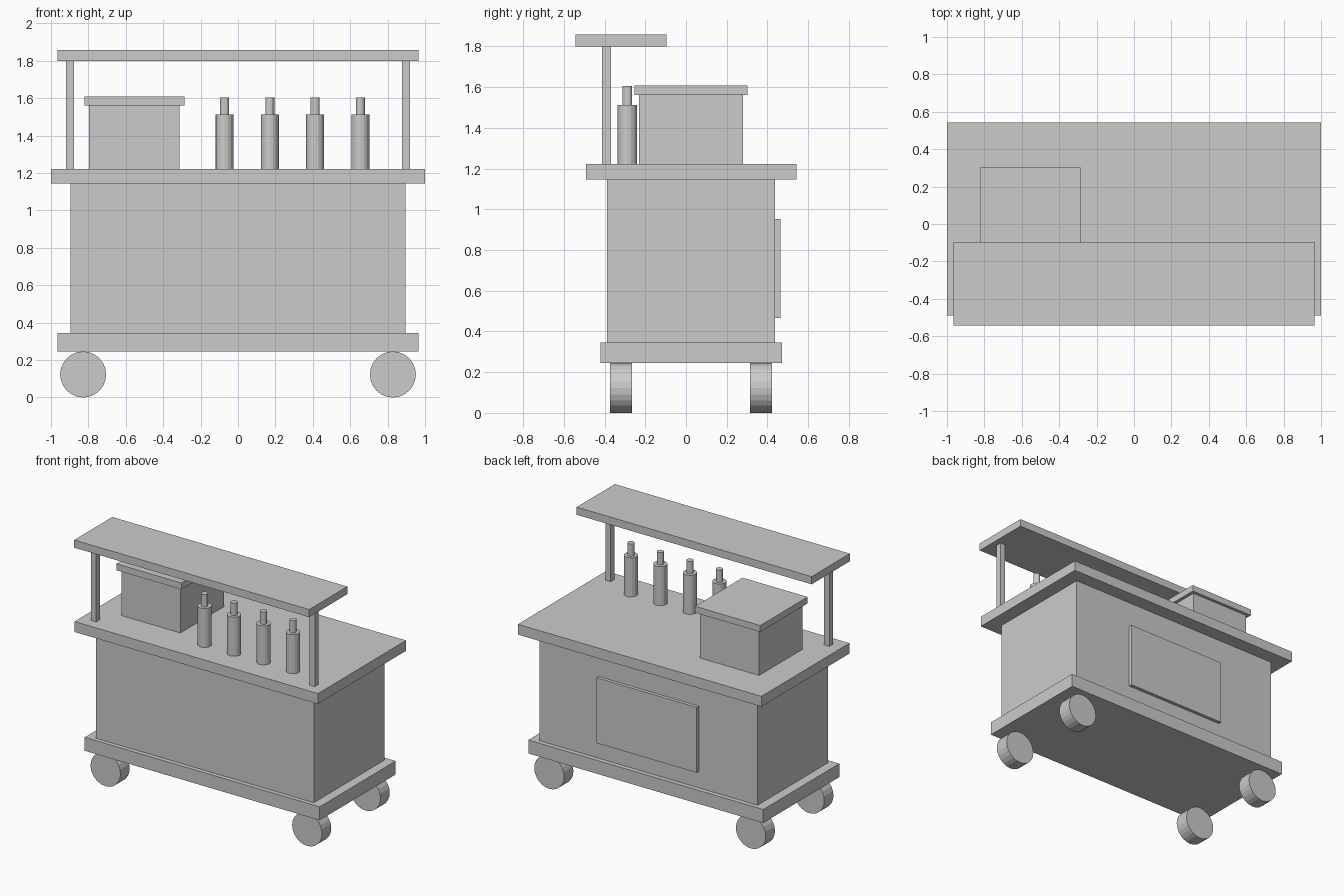
import bpy
import math

cube = bpy.data.objects.get("Cube")
if cube:
    bpy.data.objects.remove(cube, do_unlink=True)

grey = bpy.data.materials.new("plain_grey")
grey.use_nodes = True
colour = (0.6, 0.6, 0.6, 1)
grey.diffuse_color = colour
grey.node_tree.nodes["Principled BSDF"].inputs["Base Color"].default_value = colour


def finish(name):
    obj = bpy.context.object
    obj.name = name
    obj.data.name = name
    obj.data.materials.append(grey)
    return obj


def box(name, x, y, z):
    """Box from (min, max) ranges along each axis."""
    centre = [(a + b) / 2 for a, b in (x, y, z)]
    bpy.ops.mesh.primitive_cube_add(size=1, location=centre)
    obj = finish(name)
    obj.scale = [b - a for a, b in (x, y, z)]
    bpy.ops.object.transform_apply(location=False, rotation=False, scale=True)
    return obj


def cylinder(name, radius, depth, centre, sides, tilt=0):
    bpy.ops.mesh.primitive_cylinder_add(vertices=sides, radius=radius, depth=depth,
                                        location=centre, rotation=(tilt, 0, 0))
    return finish(name)


# Cart body, base and counter
box("base", (-0.965, 0.965), (-0.42, 0.472), (0.245, 0.345))
box("body", (-0.895, 0.895), (-0.388, 0.438), (0.345, 1.145))
box("counter", (-1, 1), (-0.49, 0.543), (1.145, 1.222))
box("back_panel", (-0.412, 0.412), (0.438, 0.463), (0.467, 0.952))

# Shelf roof on two posts
box("roof", (-0.965, 0.965), (-0.543, -0.096), (1.8, 1.857))
for side, sx in (("right", -1), ("left", 1)):
    x = 0.898 * sx
    box(side + "_post", (x - 0.021, x + 0.021), (-0.412, -0.369), (1.222, 1.8))

# Lidded box on the counter
box("storage_box", (-0.797, -0.312), (-0.23, 0.28), (1.222, 1.56))
box("storage_lid", (-0.822, -0.287), (-0.253, 0.303), (1.56, 1.608))

# Row of bottles
for i in range(4):
    x = -0.072 + 0.242 * i
    cylinder(f"bottle_{i + 1}", 0.048, 0.29, (x, -0.288, 1.367), 16)
    cylinder(f"bottle_neck_{i + 1}", 0.024, 0.092, (x, -0.288, 1.558), 12)

# Wheels
for side, x in (("right", -0.828), ("left", 0.828)):
    for end, y in (("front", -0.318), ("back", 0.368)):
        cylinder(f"{end}_{side}_wheel", 0.123, 0.108, (x, y, 0.123), 24, math.pi / 2)
